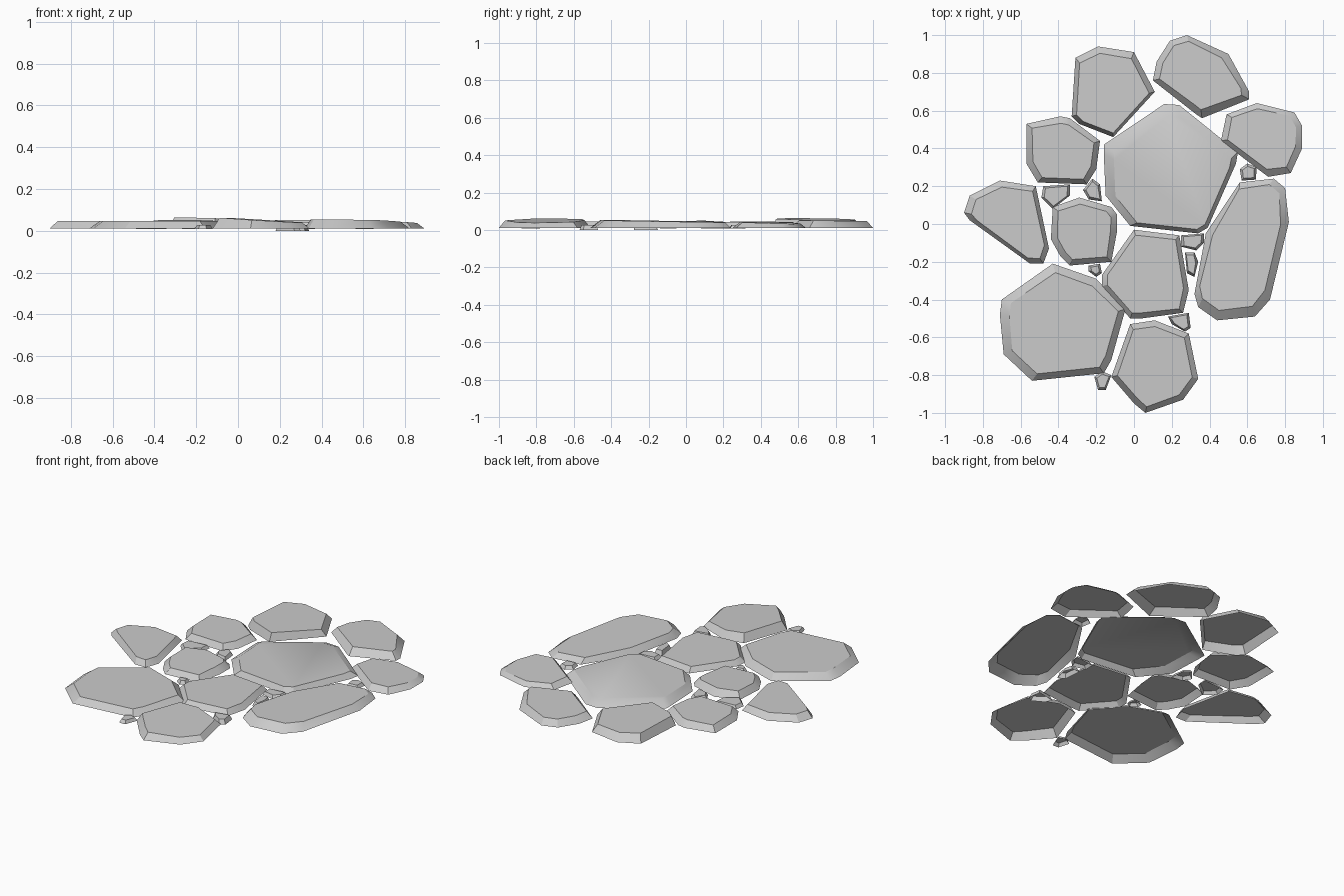
import bpy
from mathutils import Vector


def stone(name, pts, inset=0.03, shift=(0, 0), h=0.045, tilt=(0, 0), base=0.012):
    """Open-bottomed slab: ground outline, sloping rim and a tilted flat top."""
    pts = [Vector(p) for p in pts]
    lo = Vector((min(p.x for p in pts), min(p.y for p in pts)))
    hi = Vector((max(p.x for p in pts), max(p.y for p in pts)))
    c = (lo + hi) / 2
    area = sum(p.cross(q) for p, q in zip(pts, pts[1:] + pts[:1]))
    if area < 0:
        pts.reverse()
    n = len(pts)
    verts = [(p.x, p.y, base) for p in pts]
    for p in pts:
        t = p - (p - c).normalized() * inset + Vector(shift)
        verts.append((t.x, t.y, h + (t - c).dot(Vector(tilt))))
    faces = [(i, (i + 1) % n, n + (i + 1) % n, n + i) for i in range(n)]
    faces.append(tuple(range(n, 2 * n)))
    me = bpy.data.meshes.new(name)
    me.from_pydata(verts, [], faces)
    ob = bpy.data.objects.new(name, me)
    bpy.context.collection.objects.link(ob)
    bpy.ops.object.select_all(action='DESELECT')
    ob.select_set(True)
    bpy.context.view_layer.objects.active = ob
    bpy.ops.object.shade_smooth_by_angle(angle=0.5)


# large paving stones
stone("center_stone", [(-.16, .37), (-.16, .42), (.16, .635), (.24, .63), (.55, .38), (.54, .32),
      (.39, -.02), (.34, -.05), (-.02, -.01), (-.15, .15)], .045, (.01, -.02), .043)
stone("back_left_stone", [(-.31, .88), (-.19, .94), (0, .91), (.11, .70), (-.11, .46), (-.29, .53),
      (-.33, .57)], .03, (0, -.008), .057, (-.03, -.015))
stone("back_right_stone", [(.12, .86), (.19, .97), (.28, 1.0), (.50, .90), (.61, .70), (.61, .66),
      (.36, .56), (.33, .58), (.10, .76)], .04, (-.005, .005), .05, (0, -.01))
stone("right_back_stone", [(.49, .58), (.65, .64), (.85, .59), (.89, .52), (.89, .40), (.83, .27),
      (.71, .25), (.46, .44)], .035, (0, .005), .04, (-.02, -.03))
stone("left_back_stone", [(-.57, .53), (-.39, .57), (-.34, .56), (-.18, .44), (-.20, .29),
      (-.25, .21), (-.51, .22), (-.57, .32)], .035, (.002, -.002), .046)
stone("left_stone", [(-.90, .06), (-.87, .15), (-.71, .23), (-.52, .20), (-.45, -.13), (-.48, -.21),
      (-.55, -.21), (-.87, .02)], .035, (.005, 0), .046, (-.01, 0))
stone("inner_left_stone", [(-.43, .09), (-.29, .14), (-.12, .09), (-.09, .05), (-.09, -.04),
      (-.12, -.20), (-.34, -.22), (-.39, -.17), (-.44, -.08)], .035, (0, 0), .047, (0, .03))
stone("long_right_stone", [(.56, .22), (.74, .24), (.80, .19), (.82, .01), (.72, -.40), (.64, -.49),
      (.44, -.51), (.34, -.44), (.32, -.37), (.38, -.05)], .045, (-.005, .01), .048, (-.01, -.015))
stone("inner_front_stone", [(0, -.03), (.24, -.06), (.29, -.35), (.26, -.47), (.04, -.50),
      (-.02, -.50), (-.17, -.33), (-.17, -.27)], .03, (0, 0), .042)
stone("front_left_stone", [(-.70, -.40), (-.43, -.21), (-.20, -.29), (-.045, -.45), (-.12, -.72),
      (-.16, -.79), (-.54, -.83), (-.69, -.69), (-.71, -.48)], .045, (.006, -.003), .047)
stone("front_stone", [(-.02, -.53), (.11, -.51), (.29, -.58), (.34, -.82), (.26, -.93), (.06, -1),
      (0, -.95), (-.12, -.81)], .033, (0, 0), .051, (-.06, .01))

# small filler pebbles
pebbles = [
    [(-.48, .20), (-.34, .21), (-.34, .15), (-.43, .08), (-.49, .14)],
    [(-.27, .18), (-.22, .24), (-.18, .21), (-.17, .12), (-.24, .13)],
    [(.56, .29), (.60, .32), (.65, .30), (.645, .235), (.57, .23)],
    [(.25, -.06), (.37, -.05), (.37, -.10), (.33, -.14), (.25, -.12)],
    [(.27, -.15), (.32, -.15), (.34, -.20), (.32, -.28), (.28, -.26)],
    [(.18, -.49), (.29, -.47), (.30, -.55), (.27, -.57), (.20, -.53)],
    [(-.24, -.22), (-.18, -.21), (-.17, -.26), (-.20, -.28), (-.24, -.25)],
    [(-.21, -.81), (-.17, -.78), (-.12, -.80), (-.15, -.88), (-.19, -.88)],
]
for i, p in enumerate(pebbles):
    stone(f"pebble_{i + 1}", p, .015, (0, 0), .027, (0, 0), 0 if i in (4, 5) else .008)
